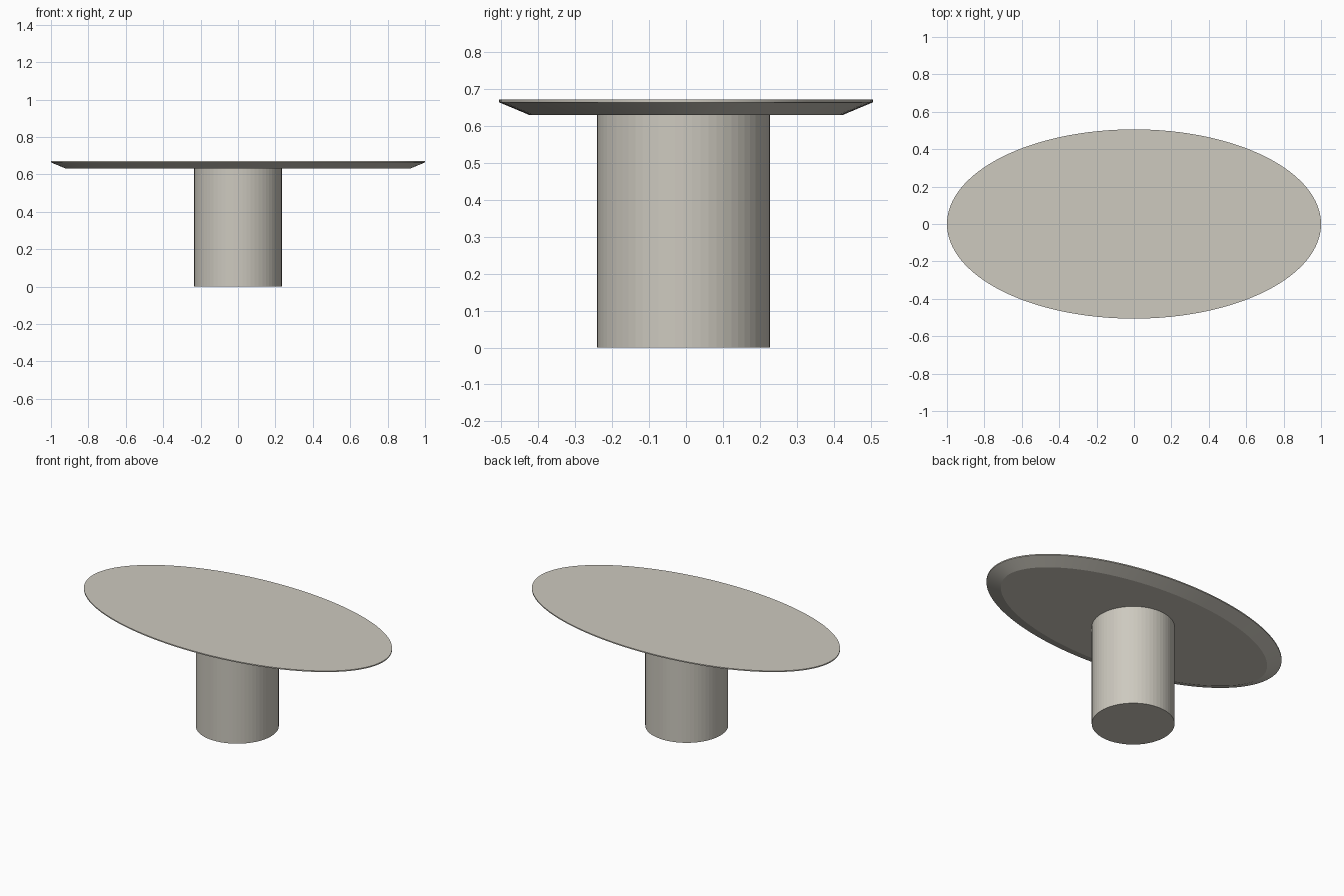
import bpy, bmesh, math

if "Cube" in bpy.data.objects:
    bpy.data.objects.remove(bpy.data.objects["Cube"])

stone = bpy.data.materials.new("warm grey stone")
stone.diffuse_color = (0.61, 0.585, 0.52, 1)
stone.use_nodes = True
stone.node_tree.nodes["Principled BSDF"].inputs["Base Color"].default_value = stone.diffuse_color


def loft(name, rings, sides):
    """Capped solid through rings of (half width, half depth, inset, centre y, z)."""
    bm = bmesh.new()
    loops = []
    for a, b, inset, cy, z in rings:
        loop = []
        for i in range(sides):
            t = 2 * math.pi * i / sides
            c, s = math.cos(t), math.sin(t)
            # inward offset along the ellipse normal
            n = math.hypot(b * c, a * s)
            loop.append(bm.verts.new((a * c - inset * b * c / n,
                                      cy + b * s - inset * a * s / n, z)))
        loops.append(loop)
    for lo, hi in zip(loops, loops[1:]):
        for i in range(sides):
            j = (i + 1) % sides
            bm.faces.new((lo[i], lo[j], hi[j], hi[i]))
    bm.faces.new(loops[0][::-1])
    bm.faces.new(loops[-1])
    mesh = bpy.data.meshes.new(name)
    bm.to_mesh(mesh)
    bm.free()
    mesh.materials.append(stone)
    obj = bpy.data.objects.new(name, mesh)
    bpy.context.collection.objects.link(obj)
    return obj


# Round pedestal with flat facets
loft("pedestal", [(0.234, 0.234, 0, -0.007, 0), (0.234, 0.234, 0, -0.007, 0.632)], 64)

# Oval top with a thin lip and a bevelled underside
top = loft("oval_tabletop", [(1, 0.506, 0.081, 0, 0.63),
                             (1, 0.506, 0, 0, 0.664),
                             (1, 0.506, 0, 0, 0.671)], 128)
bpy.context.view_layer.objects.active = top
top.select_set(True)
bpy.ops.object.shade_smooth_by_angle(angle=math.radians(20))
